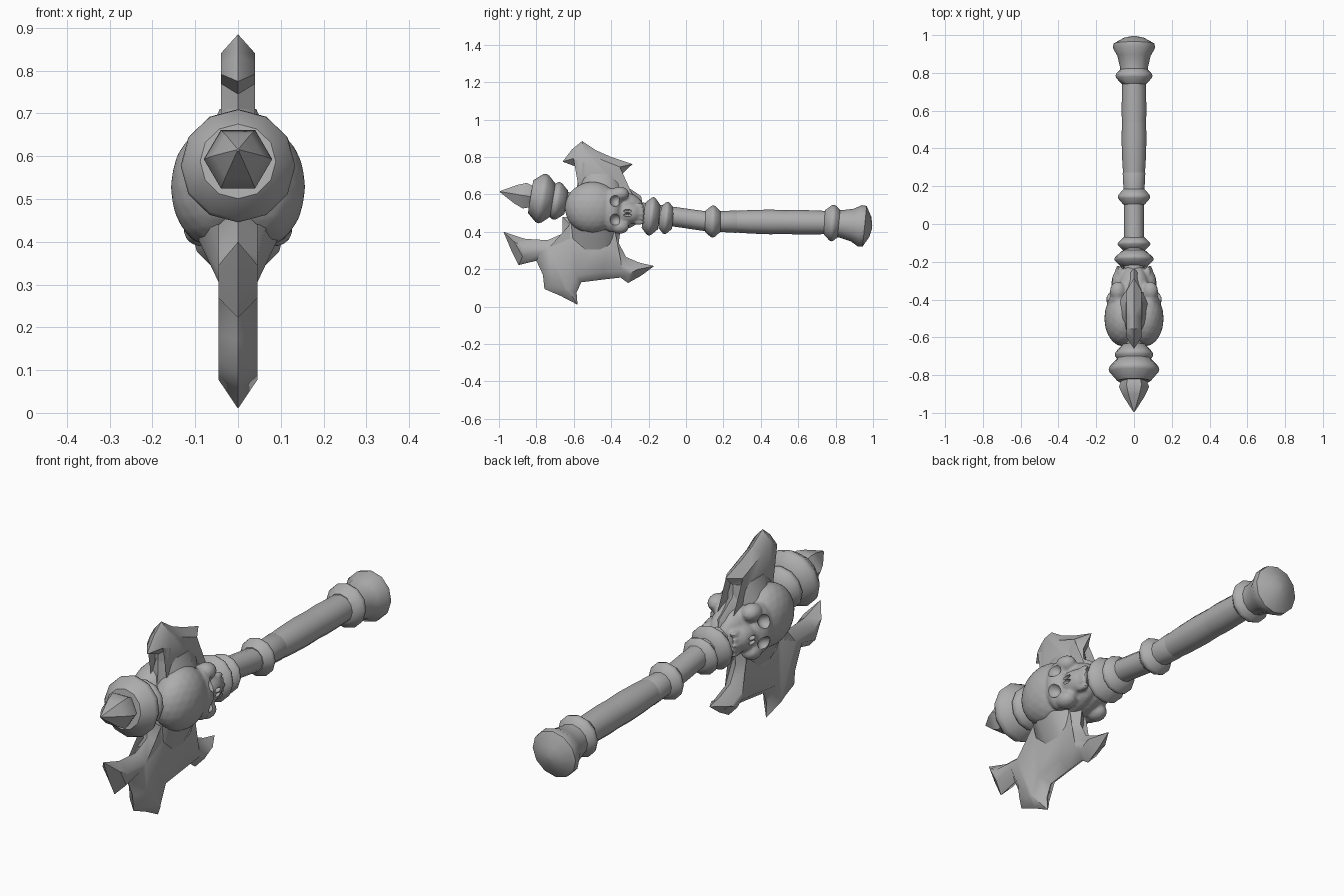
import bpy, bmesh, math
from mathutils import Vector, Matrix

if "Cube" in bpy.data.objects:
    bpy.data.objects.remove(bpy.data.objects["Cube"])

# One plain grey for the whole weapon
grey = bpy.data.materials.new("stone grey")
grey.use_nodes = True
grey.diffuse_color = (0.42, 0.42, 0.42, 1)
bsdf = next(n for n in grey.node_tree.nodes if n.type == 'BSDF_PRINCIPLED')
bsdf.inputs["Base Color"].default_value = (0.42, 0.42, 0.42, 1)


def finish(name, bm, angle=50):
    bmesh.ops.recalc_face_normals(bm, faces=bm.faces)
    mesh = bpy.data.meshes.new(name)
    bm.to_mesh(mesh)
    bm.free()
    obj = bpy.data.objects.new(name, mesh)
    bpy.context.collection.objects.link(obj)
    mesh.materials.append(grey)
    smooth(obj, angle)
    return obj


def smooth(obj, angle):
    bpy.ops.object.select_all(action='DESELECT')
    obj.select_set(True)
    bpy.context.view_layer.objects.active = obj
    bpy.ops.object.shade_smooth_by_angle(angle=math.radians(angle))


# Gently bent centre line of the shaft, as (y, z)
AXIS = [(-1.1, .632), (-.6, .55), (-.2, .484), (0, .462), (.14, .455),
        (.75, .45), (1.1, .415)]


def axis(y):
    for (a, p), (b, q) in zip(AXIS, AXIS[1:]):
        if y <= b:
            return Vector((0, y, p + (q - p) * (y - a) / (b - a)))
    return Vector((0, y, AXIS[-1][1]))


def turned(name, profile, sides=12, angle=50):
    """Sweep (y, radius) rings along the bent centre line."""
    bm = bmesh.new()
    rings = []
    for y, r in profile:
        centre = axis(y)
        along = (axis(min(y + .06, 1.1)) - axis(y - .06)).normalized()
        side = Vector((1, 0, 0))
        up = side.cross(along)
        rings.append([bm.verts.new(centre + r * (side * math.cos(a) + up * math.sin(a)))
                      for a in (math.tau * i / sides for i in range(sides))])
    for low, high in zip(rings, rings[1:]):
        for i in range(sides):
            j = (i + 1) % sides
            bm.faces.new((low[i], low[j], high[j], high[i]))
    bm.faces.new(rings[0])
    bm.faces.new(rings[-1])
    return finish(name, bm, angle)


# Shaft, grip and pommel
turned("shaft", [(-.9, .05), (.1, .053), (.2, .055)])
turned("lower_grip", [(.17, .055), (.27, .06), (.28, .055)])
turned("middle_grip", [(.25, .057), (.35, .063), (.45, .066), (.61, .062)])
turned("upper_grip", [(.44, .06), (.6, .066), (.76, .062)])
turned("pommel", [(.77, .07), (.83, .074), (.89, .088), (.93, .111),
                  (.955, .109), (.985, .055), (.995, .01)])


# Collars: sharp-rimmed rings threaded on the shaft
def collar(name, y, radius, half):
    turned(name, [(y - half, radius * .66), (y - half * .25, radius * .97), (y, radius),
                  (y + half * .25, radius * .95), (y + half, radius * .62)])


for name, y, radius, half in [
        ("pommel_collar", .785, .098, .045), ("grip_collar", .145, .086, .042),
        ("neck_collar", -.105, .087, .036), ("head_collar", -.185, .104, .042),
        ("front_inner_collar", -.69, .102, .05), ("front_outer_collar", -.768, .134, .063)]:
    collar(name, y, radius, half)

# Six-sided spike at the front
turned("front_spike", [(-.81, .06), (-.862, .08), (-.91, .058), (-.96, .026), (-.995, .003)], 6, 40)


def blade(name, outline, thick, bevel):
    """Flat blade with a sharp ridge round its outline."""
    pts = [Vector(p) for p in outline]
    area = sum(a.x * b.y - b.x * a.y for a, b in zip(pts, pts[1:] + pts[:1]))
    turn = 1 if area > 0 else -1
    bm = bmesh.new()
    rim, left, right = [], [], []
    for i, p in enumerate(pts):
        d1 = (p - pts[i - 1]).normalized()
        d2 = (pts[(i + 1) % len(pts)] - p).normalized()
        n1, n2 = (Vector((-d.y, d.x)) * turn for d in (d1, d2))
        n = (n1 + n2).normalized()
        q = p + n * bevel * min(1 / max(n.dot(n1), .1), 2)
        rim.append(bm.verts.new((0, p.x, p.y)))
        left.append(bm.verts.new((thick, q.x, q.y)))
        right.append(bm.verts.new((-thick, q.x, q.y)))
    for cap in (left, right):
        bm.faces.new(cap)
        for i in range(len(pts)):
            bm.faces.new((rim[i - 1], rim[i], cap[i], cap[i - 1]))
    bmesh.ops.triangulate(bm, faces=[f for f in bm.faces if len(f.verts) > 4])
    return finish(name, bm)


blade("lower_blade", [
    (-.66, .48), (-.66, .39), (-.74, .355), (-.86, .362), (-.976, .4),
    (-.93, .29), (-.895, .222), (-.8, .245), (-.765, .17), (-.757, .094),
    (-.67, .057), (-.58, .01), (-.585, .075), (-.56, .13), (-.44, .145),
    (-.35, .155), (-.31, .126), (-.24, .165), (-.17, .217), (-.25, .235),
    (-.32, .265), (-.36, .34), (-.34, .48)], .045, .04)
blade("upper_blade", [
    (-.6, .52), (-.58, .66), (-.58, .745), (-.66, .775), (-.61, .84),
    (-.555, .885), (-.48, .835), (-.4, .8), (-.286, .762), (-.35, .7),
    (-.335, .655), (-.24, .59), (-.22, .48)], .04, .036)

# Flared sockets where the blades meet the head
for name, z, height, low, high, y, half in [
        ("lower_blade_socket", .37, .14, .045, .115, -.5, .13),
        ("upper_blade_socket", .65, .12, .1, .045, -.46, .12)]:
    bm = bmesh.new()
    bmesh.ops.create_cone(bm, segments=10, radius1=low, radius2=high, depth=height, cap_ends=True)
    for v in bm.verts:
        v.co.y *= half / math.hypot(v.co.x, v.co.y)
    bmesh.ops.translate(bm, vec=(0, y, z), verts=bm.verts)
    finish(name, bm)


def lumps(name, items):
    """Ellipsoids (centre, radii), repeated on both sides of the head."""
    bm = bmesh.new()
    for (x, y, z), radii in items:
        for s in (1, -1):
            place = Matrix.Translation((s * x, y, z)) @ Matrix.Diagonal((*radii, 1))
            bmesh.ops.create_icosphere(bm, subdivisions=3, radius=1, matrix=place)
    return finish(name, bm)


# Twin skulls facing outward, crowns forward and teeth toward the grip
mid = .515
parts = [((.058, -.5, .528), (.099, .148, .14)),
         ((.02, -.42, .515), (.08, .2, .12)),
         ((.085, -.4, mid), (.062, .055, .118)),
         ((.065, -.32, .5), (.055, .09, .06))]
parts += [((.085, -.355, mid + s * .088), (.042, .05, .038)) for s in (1, -1)]
parts += [((.085 - abs(k) * .006, -.255, .495 + k * .023), (.016, .036, .011)) for k in range(-2, 3)]
skulls = lumps("twin_skulls", parts)
holes = [((.155, -.375, mid + s * .052), (.05, .034, .035)) for s in (1, -1)]
holes += [((.13, -.312, .5 + s * .011), (.03, .024, .01)) for s in (1, -1)]
cutter = lumps("socket_cutter", holes)
cutter.hide_render = True

remesh = skulls.modifiers.new("blend", 'REMESH')
remesh.mode = 'VOXEL'
remesh.voxel_size = .009
cut = skulls.modifiers.new("sockets", 'BOOLEAN')
cut.operation = 'DIFFERENCE'
cut.object = cutter
bpy.context.view_layer.objects.active = skulls
for modifier in ("blend", "sockets"):
    bpy.ops.object.modifier_apply(modifier=modifier)
bpy.data.objects.remove(cutter)
smooth(skulls, 45)
